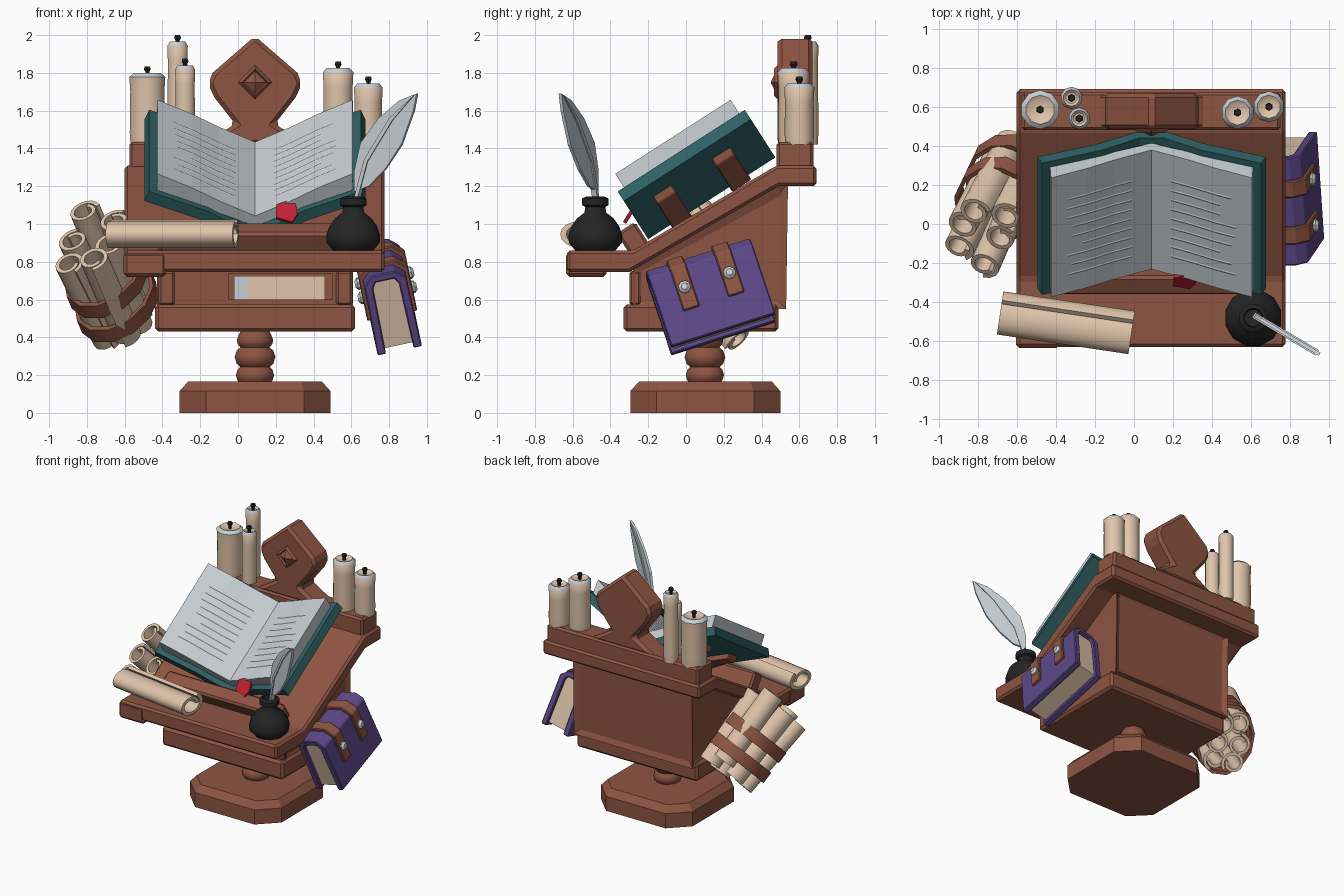
import bpy, bmesh, math, random
from mathutils import Matrix, Vector

if "Cube" in bpy.data.objects:
    bpy.data.objects.remove(bpy.data.objects["Cube"])
random.seed(4)

def mat(name, r, g, b):
    m = bpy.data.materials.new(name)
    m.diffuse_color = (r, g, b, 1)
    m.use_nodes = True
    m.node_tree.nodes["Principled BSDF"].inputs["Base Color"].default_value = m.diffuse_color
    return m

WOOD = mat("brown wood", .27, .09, .055)
TAN = mat("parchment", .75, .56, .41)
TEAL = mat("teal cover", .028, .12, .13)
GREY = mat("pale grey", .58, .63, .66)
RED = mat("red ribbon", .55, .015, .035)
BLACK = mat("black ink", .018, .018, .018)
PURPLE = mat("purple cover", .11, .065, .25)
I = Matrix.Identity(4)

def make(name, verts, faces, mats, bevel=0, M=I, smooth=0):
    mesh = bpy.data.meshes.new(name)
    bm = bmesh.new()
    vs = [bm.verts.new(M @ Vector(v)) for v in verts]
    for f in faces:
        bm.faces.new([vs[i] for i in f])
    bmesh.ops.recalc_face_normals(bm, faces=bm.faces)
    bm.to_mesh(mesh)
    bm.free()
    for m in (mats if isinstance(mats, list) else [mats]):
        mesh.materials.append(m)
    if smooth:
        mesh.shade_smooth()
        mesh.set_sharp_from_angle(angle=math.radians(smooth))
    o = bpy.data.objects.new(name, mesh)
    bpy.context.collection.objects.link(o)
    if bevel:
        b = o.modifiers.new("bevel", 'BEVEL')
        b.width, b.segments, b.limit_method = bevel, 1, 'ANGLE'
    return o

def prism(name, prof, axis, lo, hi, m, bevel=0, M=I, smooth=0):
    """Extrude a 2D outline along an axis."""
    put = {'x': lambda a, b, c: (c, a, b), 'y': lambda a, b, c: (a, c, b), 'z': lambda a, b, c: (a, b, c)}[axis]
    n = len(prof)
    verts = [put(a, b, c) for c in (lo, hi) for a, b in prof]
    faces = [range(n), range(n, 2 * n)] + [(i, (i + 1) % n, (i + 1) % n + n, i + n) for i in range(n)]
    return make(name, verts, faces, m, bevel, M, smooth)

def box(name, x0, x1, y0, y1, z0, z1, m, bevel=0, M=I):
    return prism(name, [(x0, y0), (x1, y0), (x1, y1), (x0, y1)], 'z', z0, z1, m, bevel, M)

def lathe(name, prof, segs, m, M=I, phase=.5):
    """Spin (radius, z) points about local z."""
    verts = [(r * math.cos((i + phase) * math.tau / segs), r * math.sin((i + phase) * math.tau / segs), z)
             for r, z in prof for i in range(segs)]
    faces = [(k * segs + i, k * segs + (i + 1) % segs, (k + 1) * segs + (i + 1) % segs, (k + 1) * segs + i)
             for k in range(len(prof) - 1) for i in range(segs)]
    last = (len(prof) - 1) * segs
    if prof[0] != prof[-1]:
        faces += [range(segs), range(last, last + segs)]
    else:
        faces = [[i - last if i >= last else i for i in f] for f in faces]
        verts = verts[:last]
    return make(name, verts, faces, m, 0, M, 46 if segs > 8 else 0)

def at(x, y, z):
    return Matrix.Translation((x, y, z))

def mirrored(half, cx):
    return [(cx + a, b) for a, b in half] + [(cx - a, b) for a, b in reversed(half) if a > 1e-6]

def frame(p, d):
    """Axes across a direction: sideways, upward, along."""
    d = d.normalized()
    b = d.cross(Vector((0, 0, 1))).normalized()
    return at(*p) @ Matrix((b, b.cross(d), d)).transposed().to_4x4()

def roll(name, M, length, r, wall=.022, start=0.):
    """Rolled sheet with a spiral section."""
    n = 18
    pts = [(start + i / n * 1.15 * math.tau, r - .032 * i / n) for i in range(n + 1)]
    prof = [(q * math.cos(t), q * math.sin(t)) for t, q in pts]
    prof += [((q - wall) * math.cos(t), (q - wall) * math.sin(t)) for t, q in reversed(pts)]
    return prism(name, prof, 'z', -length / 2, length / 2, TAN, 0, M, 40)

# Foot and turned column
def octagon(e, c=.14):
    a, b, f, g = -.31 + e, .49 - e, -.295 + e, .5 - e
    c -= e * .59
    return [(a + c, f), (b - c, f), (b, f + c), (b, g - c), (b - c, g), (a + c, g), (a, g - c), (a, f + c)]
ring = [(x, y, z) for e, z in ((0, 0), (0, .115), (.045, .165)) for x, y in octagon(e)]
make("foot", ring, [range(8), range(16, 24)] + [(k + i, k + (i + 1) % 8, k + 8 + (i + 1) % 8, k + 8 + i)
                                              for k in (0, 8) for i in range(8)], WOOD)
lathe("column", [(.07, .15), (.095, .17), (.105, .2), (.095, .23), (.08, .243), (.1, .26), (.112, .295), (.1, .33),
                 (.08, .347), (.095, .365), (.1, .385), (.09, .41), (.075, .44)], 12, WOOD, at(.09, .1, 0))

# Cabinet with recessed panels on the sides and back, and a cubby in front
box("lower_slab", -.44, .62, -.33, .49, .43, .575, WOOD, .018)
body = prism("cabinet", [(-.28, .55), (.53, .55), (.54, 1.22), (.48, 1.2), (-.28, .78)], 'x', -.43, .61, WOOD)
bm = bmesh.new()
bm.from_mesh(body.data)
panels = [f for f in bm.faces if abs(f.normal.x) > .9 or f.normal.y > .9]
bmesh.ops.inset_individual(bm, faces=panels, thickness=.055, depth=-.02)
bm.to_mesh(body.data)
bm.free()
cutter = box("cubby_cutter", -.05, .5, -.4, .05, .6, .735, WOOD)
cutter.hide_render = True
cutter.hide_set(True)
cut = body.modifiers.new("cubby", 'BOOLEAN')
cut.operation, cut.object = 'DIFFERENCE', cutter
for x in (-.42, .52):
    box("front_post", x, x + .085, -.3, -.24, .57, .75, WOOD, .012)
box("cubby_papers", .05, .46, -.22, .04, .6, .725, TAN)
box("cubby_paper_edge", -.02, .05, -.22, .04, .6, .725, GREY)

# Sloping desk top with rear shelf
prism("desk_top", [(-.63, .745), (-.3, .745), (.49, 1.2), (.69, 1.2), (.69, 1.31), (.48, 1.31), (-.28, .86), (-.63, .86)],
      'x', -.6, .775, WOOD, .016)
box("desk_corner_block", -.605, -.38, -.635, -.42, .72, .85, WOOD, .018)
box("rear_shelf", -.575, .75, .48, .675, 1.29, 1.435, WOOD, .015)

# Crest with diamond boss
crest = [(0, 1.995), (.225, 1.80), (.247, 1.74), (.215, 1.67), (.105, 1.53), (.2, 1.47), (.29, 1.42), (.0, 1.42)]
prism("crest", mirrored(crest, .09), 'y', .485, .67, WOOD, .022)
boss = at(.09, .49, 1.75) @ Matrix.Rotation(math.pi / 2, 4, 'X')
lathe("crest_boss", [(.095, 0), (.07, .025), (.06, .012), (.005, .04)], 4, WOOD, boss, 0)

# Open book, built in a tilted frame: x across, y up the slope, z out of it
B = at(0, -.2, .92) @ Matrix.Rotation(math.radians(32.7), 4, 'X')
def both(half):
    return mirrored(half, .09)
prism("open_book_cover", both([(0, 0), (.07, 0), (.27, .115), (.585, .24), (.56, .30), (.25, .175), (.06, .06), (0, .06)]),
      'y', 0, .8, TEAL, 0, B)
top = [(.515, .385), (.33, .295), (.19, .215), (0, .12)]
prism("open_book_pages", both([(0, .055), (.25, .165), (.52, .275)] + top), 'y', .04, .765, GREY, 0, B)
for v in (.14, .51):
    strap = [(0, -.03), (.07, -.03), (.27, .07), (.42, .13), (.42, .18), (.27, .12), (.07, .01), (0, .01)]
    prism("cover_strap", both(strap), 'y', v, v + .12, WOOD, .006, B)

# Text as shallow ridges on the pages
def height(u):
    return (.215 + (u - .19) * .571 if u < .33 else .295 + (u - .33) * .486) if u > .19 else .12 + u * .5
for side in (-1, 1):
    for row in range(9):
        v = .15 + row * .057
        us = [.1, .19, .33, .43 - random.choice((0, .02, .08))]
        pts = [(.09 + side * u, v + dv, height(u) + dz) for u in us for dv, dz in ((-.014, -.003), (0, .003), (.014, -.003))]
        make("text_line", pts, [(k + j, k + j + 1, k + j + 4, k + j + 3) for k in (0, 3, 6) for j in (0, 1)], GREY, 0, B)
box("book_ledge", -.42, .6, -.125, -.01, -.06, .115, WOOD, .015, B)
prism("ribbon", [(.205, 1.1), (.3, 1.135), (.315, 1.04), (.285, .99), (.2, 1.02)], 'y', -.07, -.05, RED, 0,
      at(0, -.28, 1.06) @ Matrix.Rotation(math.radians(-32), 4, 'X') @ at(0, .05, -1.06))

# Candles with pale rims and black wicks
for x, y, r, h in ((-.48, .585, .1, 1.8), (-.32, .645, .057, 1.965), (-.28, .54, .056, 1.84),
                   (.53, .57, .085, 1.825), (.69, .6, .08, 1.745)):
    o = lathe("candle", [(r * .93, 1.42), (r * .98, 1.48), (r * .95, h - .1), (r, h - .022), (r * .75, h), (r * .5, h - .015)],
              10, [TAN, GREY], at(x, y, 0))
    for i, f in enumerate(o.data.polygons):
        if 30 <= i < 40:
            f.material_index = 1
    lathe("wick", [(.012, h - .02), (.012, h + .005), (.021, h + .02), (.016, h + .035)], 6, BLACK, at(x, y, 0))

# Ink pot and quill
lathe("ink_pot", [(.11, .86), (.145, .9), (.148, .94), (.13, .99), (.1, 1.03), (.06, 1.06), (.055, 1.09), (.073, 1.1),
                  (.073, 1.135), (.05, 1.145), (.045, 1.1)], 12, BLACK, at(.61, -.48, 0))
s = Vector((.86, -.51, 0))
Q = at(.61, -.465, 0) @ Matrix((s, (0, 0, 1), (.51, .86, 0))).transposed().to_4x4()
vane = [(.01, 1.17), (.01, 1.28), (.05, 1.43), (.16, 1.56), (.29, 1.655), (.395, 1.69), (.375, 1.6), (.3, 1.42),
        (.2, 1.29), (.1, 1.2)]
prism("quill_vane", vane, 'z', -.009, .009, GREY, 0, Q)
shaft = [(-.01, 1.06), (.012, 1.06), (.095, 1.33), (.25, 1.55), (.38, 1.68), (.23, 1.56), (.075, 1.34)]
prism("quill_shaft", shaft, 'z', -.016, .016, GREY, 0, Q)

# Scroll lying on the desk
S = frame((-.35, -.515, .95), Vector((.67, -.1, 0))) @ Matrix.Diagonal((1.45, 1, 1, 1))
roll("desk_scroll", S, .68, .088, .022, 2.2)

# Bundle of scrolls, fanned out at the front, held by two straps on the left
F = frame((-.69, .14, .7), Vector((.19, .4, -.45)))
for b, a, off in ((-.09, 0, 0), (.09, 0, .03), (-.07, .15, -.05), (.07, .15, .02), (-.07, -.15, .01), (.07, -.15, -.03)):
    p, q = F @ Vector((b * 1.12, a * 1.12, off - .3)), F @ Vector((b * .92, a * .92, off + .3))
    roll("bundle_scroll", frame((p + q) / 2, q - p), .6, .09, .022, random.uniform(0, 6))
for z in (-.07, .11):
    lathe("bundle_strap", [(1, 0), (1, .09), (.9, .09), (.9, 0), (1, 0)], 12, WOOD,
          F @ at(0, 0, z) @ Matrix.Diagonal((.215, .27, 1, 1)))

# Closed purple book hanging on the right, spine up
P = at(.795, .13, .62) @ Matrix.Rotation(math.radians(-12), 4, 'Y') @ Matrix.Rotation(math.radians(18), 4, 'X')
cover = [(.12, -.22), (.115, .17), (.06, .22), (-.06, .22), (-.115, .17), (-.12, -.22),
         (-.075, -.22), (-.07, .15), (-.05, .18), (.05, .18), (.07, .15), (.075, -.22)]
prism("hanging_book_cover", cover, 'y', -.29, .29, PURPLE, .006, P)
box("hanging_book_pages", -.077, .077, -.265, .265, -.195, .182, TAN, 0, P)
for y in (-.125, .125):
    band = [(.135, -.06), (.135, .18), (.07, .24), (-.07, .24), (-.135, .18), (-.135, -.06),
            (-.1, -.06), (-.1, .165), (-.055, .21), (.055, .21), (.1, .165), (.1, -.06)]
    prism("hanging_book_strap", band, 'y', y - .045, y + .045, WOOD, .006, P)
    for sx in (-1, 1):
        lathe("strap_rivet", [(.034, 0), (.034, .012), (.018, .026)], 8, GREY,
              P @ at(sx * .133, y, .06) @ Matrix.Rotation(sx * math.pi / 2, 4, 'Y'))
